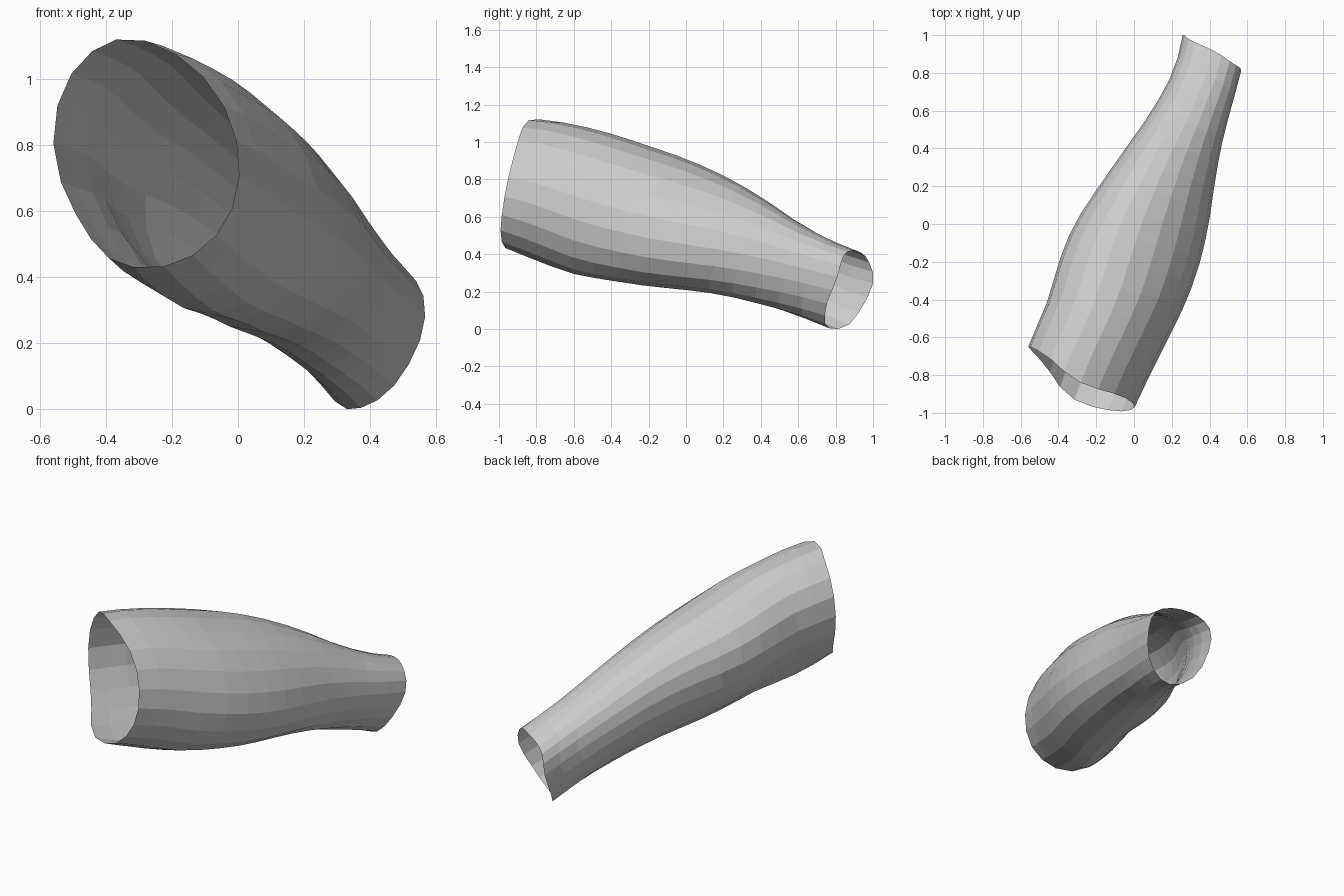
import bpy, bmesh
from math import sin, cos, pi, floor

if "Cube" in bpy.data.objects:
    bpy.data.objects.remove(bpy.data.objects["Cube"])

SIDES, ROWS = 20, 14

# Silhouette of the sleeve at y = -1, -0.8 ... 1
LEFT = [-.66, -.62, -.545, -.46, -.40, -.315, -.185, -.045, .095, .205, .26]
RIGHT = [-.005, .085, .185, .28, .35, .395, .425, .46, .51, .565, .60]
TOP = [1.125, 1.125, 1.095, 1.045, .98, .91, .82, .705, .57, .465, .395]
BOTTOM = [.44, .365, .295, .26, .23, .21, .18, .13, .07, -.005, -.07]
# Skew of the cross-section, how far its sides are raised,
# and how much its lower left is flattened
TILT = [.2, .22, .27, .31, .32, .31, .3, .25, .15, .05, 0]
LIFT = [0, 0, 0, 0, 0, 0, .05, .12, .2, .28, .35]
CUT = [.12, .12, .12, .1, .06, .02, 0, 0, -.04, -.1, -.1]

# Depth (y) of the slanted open rims, every 45 degrees around
FRONT_RIM = [-.97, -.91, -.84, -.69, -.65, -.75, -.93, -.99]
BACK_RIM = [.81, .85, .92, .97, 1.0, .90, .765, .745]


def curve(values, t, loop=False):
    """Smooth interpolation through evenly spaced values."""
    n = len(values)
    i = floor(t) if loop else max(0, min(n - 2, floor(t)))
    f = t - i
    pick = lambda k: values[k % n] if loop else values[max(0, min(n - 1, k))]
    a, b, c, d = (pick(i + k) for k in (-1, 0, 1, 2))
    return b + f * ((c - a) / 2 + f * (a - 2.5 * b + 2 * c - d / 2
                                       + f * (1.5 * (b - c) + (d - a) / 2)))


def sleeve_point(u, angle):
    a = angle / (pi / 4)
    y0, y1 = curve(FRONT_RIM, a, True), curve(BACK_RIM, a, True)
    y = y0 + (y1 - y0) * u
    s = (y + 1) / 0.2
    l, r, t, b, tilt, lift, cut = (curve(v, s) for v in
                                   (LEFT, RIGHT, TOP, BOTTOM, TILT, LIFT, CUT))
    size = 1 - cut * max(0, cos(angle - 1.25 * pi)) ** 6
    h = sin(angle - tilt) + lift * cos(angle) ** 2
    return ((l + r) / 2 + (r - l) / 2 * cos(angle) * size, y,
            (t + b) / 2 + (t - b) / 2 * h * size)


# Open tapered sleeve, lofted ring by ring
bm = bmesh.new()
rings = [[bm.verts.new(sleeve_point(j / ROWS, 2 * pi * i / SIDES))
          for i in range(SIDES)] for j in range(ROWS + 1)]
for r0, r1 in zip(rings, rings[1:]):
    for i in range(SIDES):
        k = (i + 1) % SIDES
        bm.faces.new((r0[i], r0[k], r1[k], r1[i]))

# Rest it on the ground
low = min(v.co.z for v in bm.verts)
bmesh.ops.translate(bm, verts=bm.verts, vec=(0, 0, -low))

mesh = bpy.data.meshes.new("sleeve")
bm.to_mesh(mesh)
bm.free()
bpy.context.collection.objects.link(bpy.data.objects.new("sleeve", mesh))
